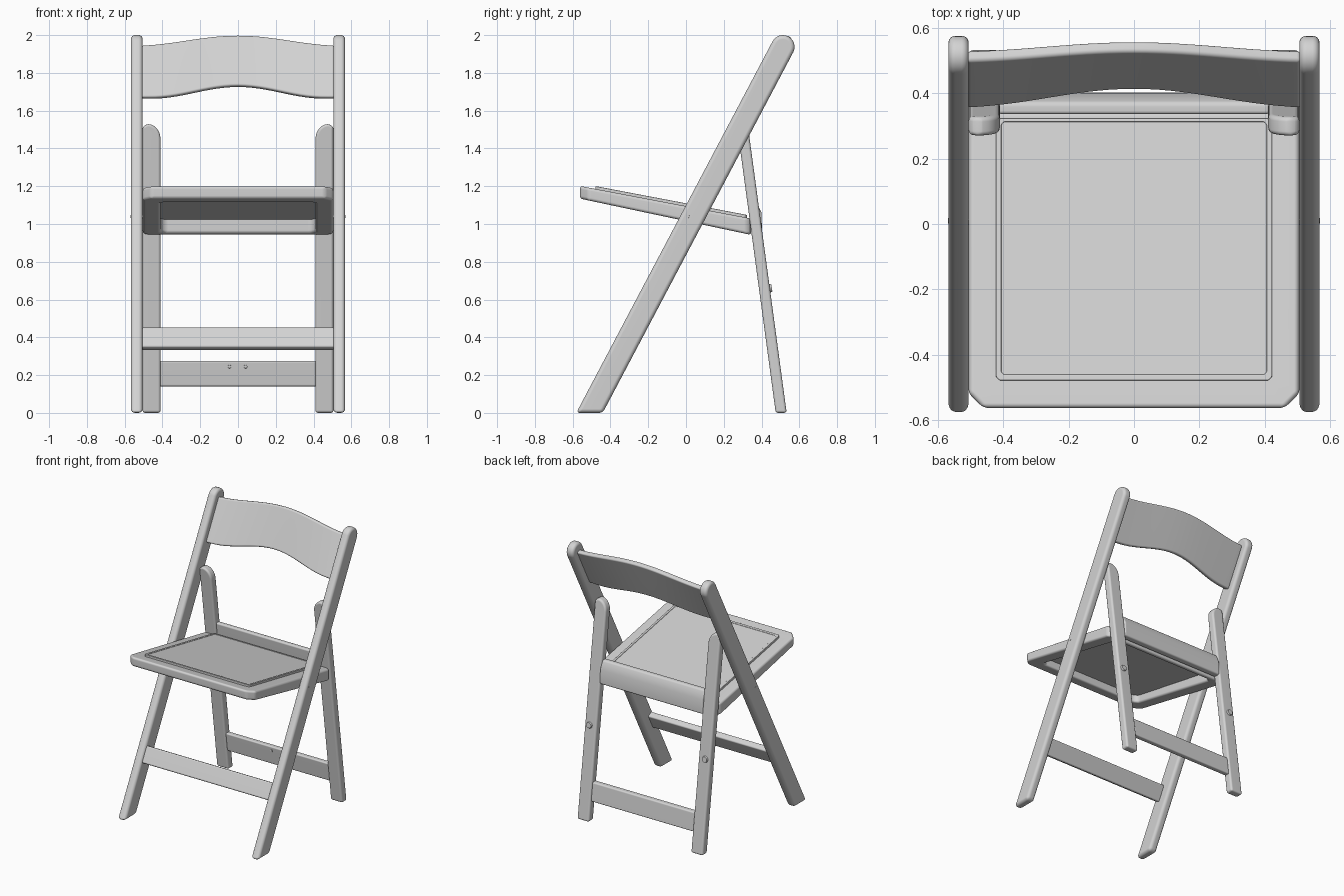
import bpy, bmesh, math
from mathutils import Vector

if "Cube" in bpy.data.objects:
    bpy.data.objects.remove(bpy.data.objects["Cube"], do_unlink=True)

COLOUR = (0.65, 0.65, 0.65, 1)
paint = bpy.data.materials.new("light grey paint")
paint.use_nodes = True
paint.diffuse_color = COLOUR
bsdf = paint.node_tree.nodes["Principled BSDF"]
bsdf.inputs["Base Color"].default_value = COLOUR
bsdf.inputs["Roughness"].default_value = 0.5


def finish(name, bm, bevel):
    """Round the hard edges, then shade smoothly."""
    bmesh.ops.recalc_face_normals(bm, faces=bm.faces)
    if bevel:
        hard = [e for e in bm.edges if e.calc_face_angle(0) > math.radians(35)]
        bmesh.ops.bevel(bm, geom=hard, offset=bevel, segments=4, profile=0.5,
                        affect='EDGES', clamp_overlap=True)
    mesh = bpy.data.meshes.new(name)
    bm.to_mesh(mesh)
    bm.free()
    mesh.materials.append(paint)
    obj = bpy.data.objects.new(name, mesh)
    bpy.context.collection.objects.link(obj)
    bpy.ops.object.select_all(action='DESELECT')
    obj.select_set(True)
    bpy.context.view_layer.objects.active = obj
    bpy.ops.object.shade_smooth_by_angle(angle=math.radians(35))
    normals = obj.modifiers.new("even normals", 'WEIGHTED_NORMAL')
    normals.keep_sharp = True


def slab(name, points, shift, bevel, faces=None):
    """Solid between a flat outline (or patch of faces) and its shifted copy."""
    bm = bmesh.new()
    verts = [bm.verts.new(p) for p in points]
    for f in faces or [range(len(points))]:
        bm.faces.new([verts[i] for i in f])
    lid = bmesh.ops.extrude_face_region(bm, geom=bm.faces[:], use_keep_orig=True)
    for v in lid["geom"]:
        if isinstance(v, bmesh.types.BMVert):
            v.co += Vector(shift(v.co) if callable(shift) else shift)
    finish(name, bm, bevel)


def disc(name, centre, radius, depth, axis):
    bm = bmesh.new()
    bmesh.ops.create_cone(bm, cap_ends=True, segments=20, radius1=radius,
                          radius2=radius * 0.8, depth=depth)
    turn = Vector((0, 0, 1)).rotation_difference(Vector(axis)).to_matrix()
    bmesh.ops.rotate(bm, verts=bm.verts, matrix=turn)
    bmesh.ops.translate(bm, verts=bm.verts, vec=centre)
    finish(name, bm, 0)


# Slanted main rails: flat foot, round top
LEAN = math.atan2(1.94, 1.025)
SLOPE = 1 / math.tan(LEAN)
TOP_Y, TOP_Z, HALF = 0.513, 1.938, 0.062


def rail_y(z):
    return TOP_Y + (z - TOP_Z) * SLOPE


foot = HALF / math.sin(LEAN)
rail_outline = [(rail_y(0) - foot, 0), (rail_y(0) + foot, 0)]
for i in range(13):
    a = LEAN - math.pi / 2 + math.pi * i / 12
    rail_outline.append((TOP_Y + HALF * math.cos(a), TOP_Z + HALF * math.sin(a)))

for side, s in (("left", 1), ("right", -1)):
    slab(side + "_main_rail", [(s * 0.505, y, z) for y, z in rail_outline],
         (s * 0.062, 0, 0), 0.021)
    disc(side + "_seat_pivot", (s * 0.565, 0.01, 1.04), 0.01, 0.006, (s, 0, 0))


# Rear legs, leaning forward, with a rounded head
def leg_y(z):
    return 0.475 - 0.135 * z


head = [(0.41 + 0.07 * (1 - math.cos(a)), 1.45 + 0.08 * math.sin(a))
        for a in (math.pi / 2 * i / 6 for i in range(7))]
leg_outline = [(0.505, 0), (0.41, 0)] + head + [(0.505, 1.515)]
for side, s in (("left", 1), ("right", -1)):
    slab(side + "_rear_leg", [(s * x, leg_y(z), z) for x, z in leg_outline],
         (0, 0.058, 0), 0.014)
    disc(side + "_leg_stud", (s * 0.465, leg_y(0.66) + 0.061, 0.66), 0.024, 0.016,
         (0, 1, 0.13))


# Cross bars, each a side profile drawn out across the chair
def bar(name, half_x, profile, bevel):
    slab(name, [(-half_x, y, z) for y, z in profile], (2 * half_x, 0, 0), bevel)


bar("rear_lower_bar", 0.415,
    [(leg_y(0.14) + 0.008, 0.14), (leg_y(0.14) + 0.048, 0.14),
     (leg_y(0.275) + 0.048, 0.275), (leg_y(0.275) + 0.008, 0.275)], 0.01)
bar("rear_upper_bar", 0.415,
    [(0.352, 0.955), (0.402, 0.955), (0.4, 1.06), (0.37, 1.12), (0.334, 1.12)], 0.012)
bar("front_foot_bar", 0.51,
    [(rail_y(0.35) - 0.055, 0.35), (rail_y(0.35) - 0.015, 0.329),
     (rail_y(0.455) - 0.015, 0.434), (rail_y(0.455) - 0.055, 0.455)], 0.01)
for x in (-0.045, 0.04):
    disc("bar_screw", (x, leg_y(0.245) + 0.007, 0.245), 0.01, 0.008, (0, -1, 0))


# Sloping seat frame with clipped front corners
def seat_top(y):
    return 1.2 - 0.19 * (y + 0.555)


def seat_bottom(y):
    return 1.133 - 0.212 * (y + 0.555)


def clipped(half_x, front, back, cut, rear_cut, lift=0):
    right = [(half_x - cut, front), (half_x, front + cut),
             (half_x, back - rear_cut), (half_x - rear_cut, back)]
    loop = right + [(-x, y) for x, y in reversed(right)]
    return [(x, y, seat_top(y) + lift) for x, y in loop]


ring = clipped(0.505, -0.562, 0.345, 0.045, 0.022) + clipped(0.41, -0.465, 0.305, 0.025, 0.025)
ring_faces = [(i, (i + 1) % 8, (i + 1) % 8 + 8, i + 8) for i in range(8)]
slab("seat_frame", ring, lambda p: (0, 0, seat_bottom(p.y) - seat_top(p.y)),
     0.02, ring_faces)

# Padded seat panel with a slim raised border
slab("seat_panel", clipped(0.422, -0.478, 0.322, 0.012, 0.012, 0.012),
     (0, 0, -0.025), 0.006)
border = clipped(0.422, -0.478, 0.322, 0.012, 0.012, 0.015) \
    + clipped(0.405, -0.46, 0.312, 0.008, 0.008, 0.015)
slab("seat_panel_border", border, (0, 0, -0.012), 0.003, ring_faces)

# Bowed backrest with wavy edges
STEPS = 28
back_points, back_faces = [], []
for i in range(STEPS + 1):
    x = -0.51 + 1.02 * i / STEPS
    wave = 0.5 + 0.5 * math.cos(math.pi * min(abs(x) / 0.46, 1))
    crown = 0.5 + 0.5 * math.cos(math.pi * x / 0.55)
    arch = math.cos(math.pi / 2 * x / 0.51)
    low, high = 1.672 + 0.062 * wave, 1.947 + 0.053 * crown
    bow = 0.025 * arch - 0.021
    back_points += [(x, rail_y(low) + bow, low),
                    (x, rail_y(high) + bow - 0.025 * arch, high)]
    if i:
        k = 2 * i
        back_faces.append((k - 2, k, k + 1, k - 1))
slab("backrest", back_points, (0, 0.034, -0.012), 0.012, back_faces)
